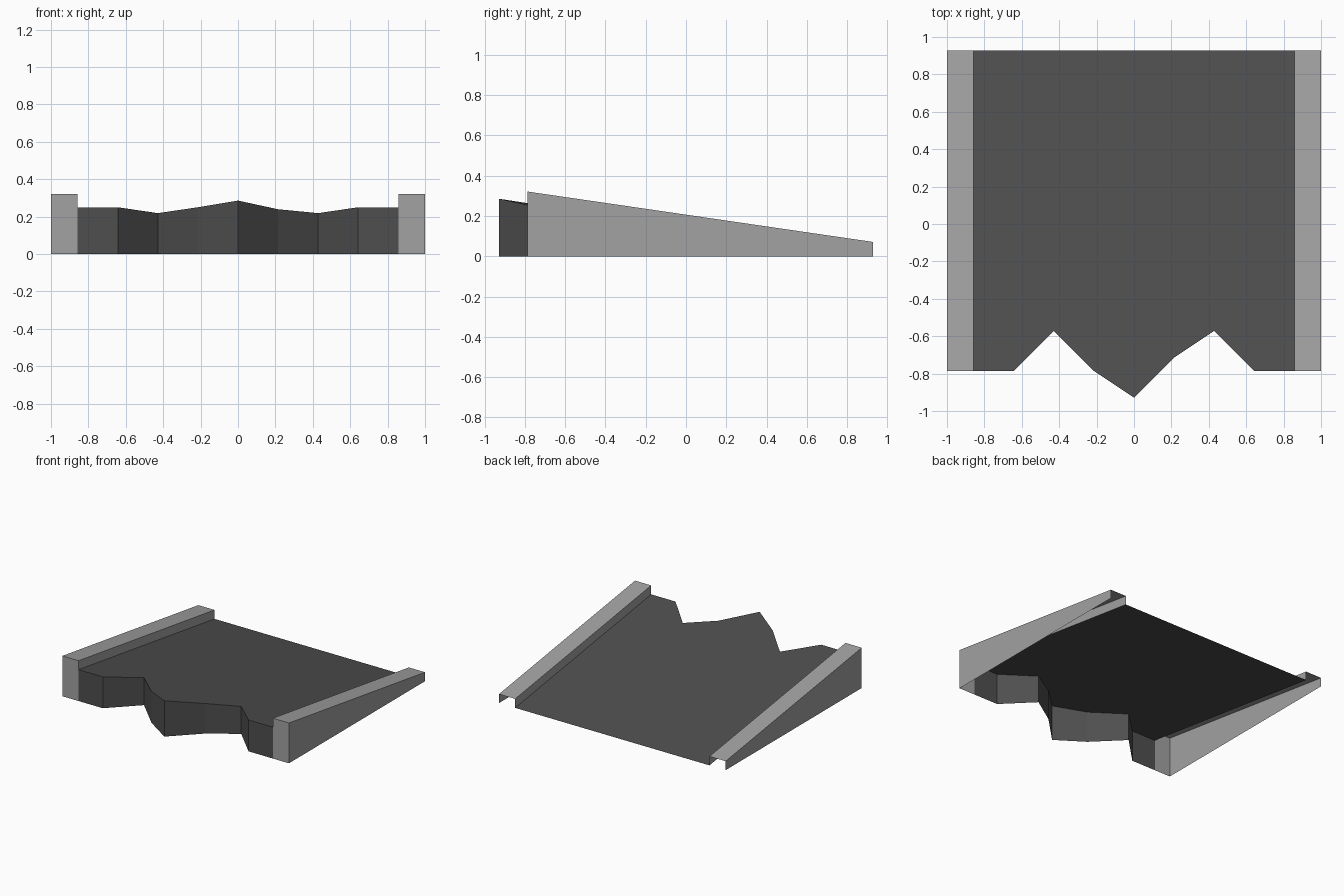
import bpy
import bmesh

cube = bpy.data.objects.get("Cube")
if cube:
    bpy.data.objects.remove(cube, do_unlink=True)

U = 1 / 14                      # modelling unit
BACK, FRONT = 13, -11           # ramp ends along y
INNER, OUTER = 12, 14           # rail sides along x


def make_material(name, rgb):
    mat = bpy.data.materials.new(name)
    mat.use_nodes = True
    color = (*rgb, 1)
    mat.diffuse_color = color
    mat.node_tree.nodes["Principled BSDF"].inputs["Base Color"].default_value = color
    return mat


def finish(name, bm, mat):
    bmesh.ops.scale(bm, vec=(U, U, U), verts=bm.verts)
    mesh = bpy.data.meshes.new(name)
    bm.to_mesh(mesh)
    bm.free()
    mesh.materials.append(mat)
    obj = bpy.data.objects.new(name, mesh)
    bpy.context.collection.objects.link(obj)
    return obj


asphalt = make_material("dark asphalt", (0.078, 0.078, 0.078))
concrete = make_material("grey concrete", (0.36, 0.36, 0.36))

# Broken front edge of the deck: x, y, height
edge = [(-12, -11, 3.5), (-9, -11, 3.5), (-6, -8, 3.06), (-3, -11, 3.5),
        (0, -13, 4), (3, -10, 3.35), (6, -8, 3.06), (9, -11, 3.5), (12, -11, 3.5)]

# Sloping deck with a jagged front wall, open underneath
bm = bmesh.new()
rows = [[bm.verts.new(p) for p in ((x, BACK, 0), (x, y, z), (x, y, 0))]
        for x, y, z in edge]
for a, b in zip(rows, rows[1:]):
    bm.faces.new((a[0], a[1], b[1], b[0]))
    bm.faces.new((a[1], a[2], b[2], b[1]))
finish("ramp_deck", bm, asphalt)


# Hollow side rails, open at the back and underneath
def rail(name, side):
    bm = bmesh.new()

    def face(*points):
        bm.faces.new([bm.verts.new((side * x, y, z)) for x, y, z in points])

    top_f, top_b, deck_f = 4.5, 1, 3.5
    face((INNER, FRONT, top_f), (OUTER, FRONT, top_f), (OUTER, BACK, top_b), (INNER, BACK, top_b))
    face((OUTER, FRONT, 0), (OUTER, BACK, 0), (OUTER, BACK, top_b), (OUTER, FRONT, top_f))
    face((INNER, FRONT, 0), (OUTER, FRONT, 0), (OUTER, FRONT, top_f), (INNER, FRONT, top_f))
    face((INNER, FRONT, deck_f), (INNER, FRONT, top_f), (INNER, BACK, top_b), (INNER, BACK, 0))
    bmesh.ops.remove_doubles(bm, verts=bm.verts, dist=0.001)
    if side < 0:
        bmesh.ops.reverse_faces(bm, faces=bm.faces)
    finish(name, bm, concrete)


rail("left_rail", 1)
rail("right_rail", -1)
